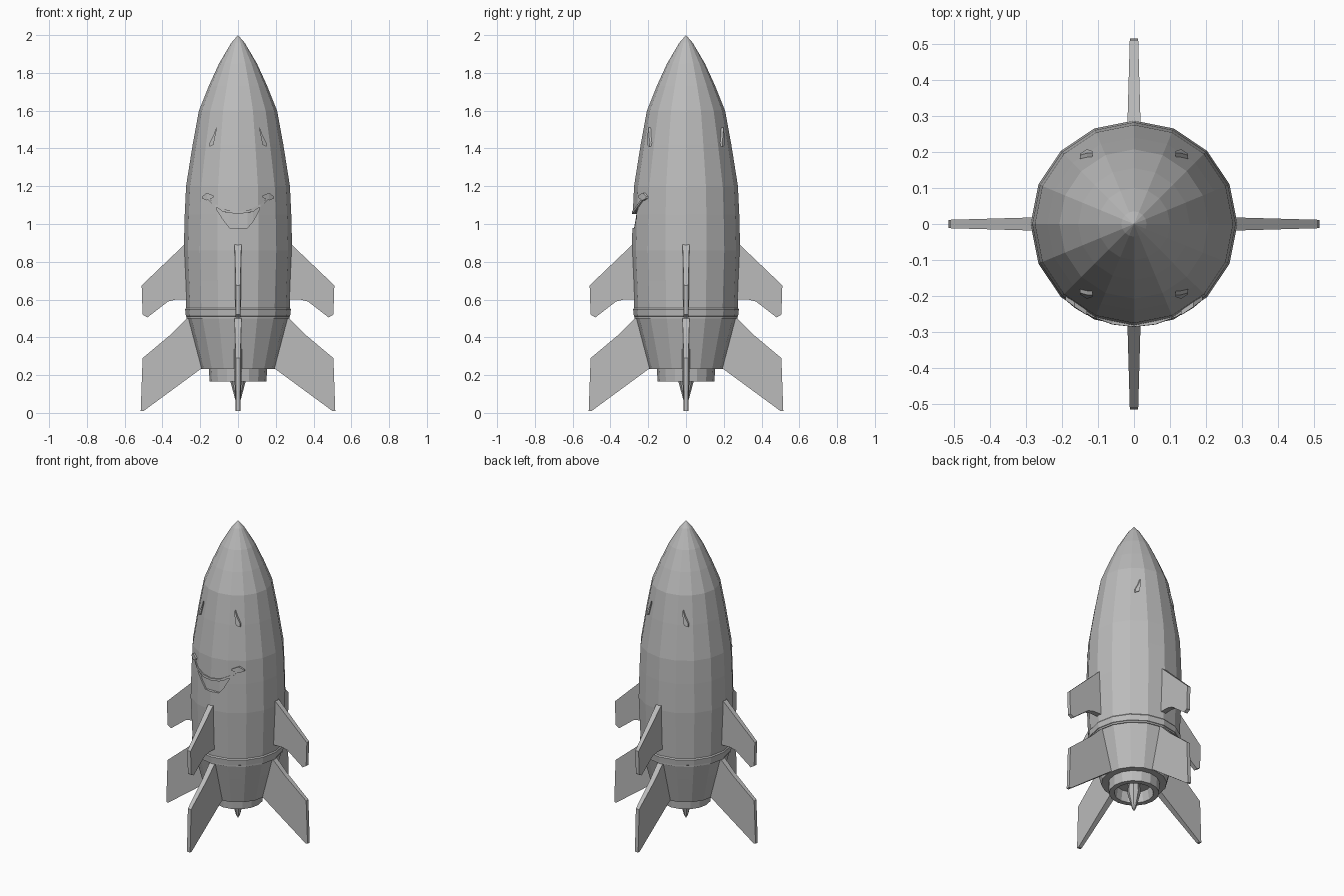
import bpy, bmesh, math

if "Cube" in bpy.data.objects:
    bpy.data.objects.remove(bpy.data.objects["Cube"], do_unlink=True)

grey = bpy.data.materials.new("plain grey")
grey.use_nodes = True
grey.diffuse_color = (0.5, 0.5, 0.5, 1)
grey.node_tree.nodes["Principled BSDF"].inputs["Base Color"].default_value = (0.5, 0.5, 0.5, 1)

HULL = [(0, 2.0), (0.035, 1.96), (0.1, 1.85), (0.155, 1.73), (0.207, 1.6), (0.24, 1.42),
        (0.275, 1.2), (0.282, 1.05), (0.287, 0.86), (0.28, 0.7), (0.272, 0.5), (0, 0.5)]


def finish(name, bm):
    bmesh.ops.recalc_face_normals(bm, faces=bm.faces)
    mesh = bpy.data.meshes.new(name)
    bm.to_mesh(mesh)
    bm.free()
    mesh.materials.append(grey)
    obj = bpy.data.objects.new(name, mesh)
    bpy.context.collection.objects.link(obj)
    return obj


def lathe(name, profile, sides=16, closed=False):
    """Revolve (radius, height) points about z."""
    bm = bmesh.new()
    rings = []
    for r, z in profile:
        count = sides if r > 0 else 1
        rings.append([bm.verts.new((r * math.cos(math.tau * i / sides),
                                    r * math.sin(math.tau * i / sides), z)) for i in range(count)])
    pairs = list(zip(rings, rings[1:]))
    if closed:
        pairs.append((rings[-1], rings[0]))
    for a, b in pairs:
        for i in range(sides):
            j = (i + 1) % sides
            corners = [a[i % len(a)], a[j % len(a)], b[j % len(b)], b[i % len(b)]]
            bm.faces.new(list(dict.fromkeys(corners)))
    return finish(name, bm)


def fin(name, outline, angle):
    """Blade that is thick at the root and thin at the tip."""
    bm = bmesh.new()
    c, s = math.cos(angle), math.sin(angle)
    sheets = []
    for side in (-1, 1):
        sheet = []
        for r, z in outline:
            t = side * (0.026 - 0.028 * r)
            sheet.append(bm.verts.new((r * c - t * s, r * s + t * c, z)))
        bm.faces.new(sheet)
        sheets.append(sheet)
    n = len(outline)
    for i in range(n):
        j = (i + 1) % n
        bm.faces.new([sheets[0][i], sheets[0][j], sheets[1][j], sheets[1][i]])
    return finish(name, bm)


def hull_radius(z):
    for (r1, z1), (r0, z0) in zip(HULL, HULL[1:]):
        if z0 <= z <= z1:
            return r0 + (r1 - r0) * (z - z0) / (z1 - z0)


def relief(name, columns, out, deep, back=False):
    """Strip that follows the hull; each column is (x, top height, bottom height)."""
    bm = bmesh.new()
    loops = []
    for x, top, bottom in columns:
        loop = []
        for z, offset in ((top, out), (bottom, out), (bottom, -deep), (top, -deep)):
            y = math.sqrt(hull_radius(z) ** 2 - x * x) + offset
            loop.append(bm.verts.new((x, y if back else -y, z)))
        loops.append(loop)
    for a, b in zip(loops, loops[1:]):
        for i in range(4):
            j = (i + 1) % 4
            bm.faces.new([a[i], a[j], b[j], b[i]])
    bm.faces.new(loops[0])
    bm.faces.new(loops[-1])
    return finish(name, bm)


# Hull, collar, tail section, nozzle and exhaust spike
body = lathe("body", HULL)
lathe("collar", [(0, 0.56), (0.272, 0.558), (0.28, 0.548), (0.276, 0.512), (0.262, 0.505), (0, 0.505)])
lathe("tail_section", [(0, 0.51), (0.268, 0.508), (0.24, 0.4), (0.196, 0.232), (0, 0.232)])
lathe("nozzle", [(0.155, 0.24), (0.15, 0.165), (0.118, 0.165), (0.105, 0.24)], closed=True)
lathe("exhaust_spike", [(0, 0.24), (0.035, 0.235), (0.04, 0.165), (0.012, 0.06), (0, 0.04)], 8)

# Four upper and four lower fins
UPPER = [(0.24, 0.93), (0.285, 0.89), (0.51, 0.675), (0.505, 0.52), (0.48, 0.505),
         (0.37, 0.59), (0.33, 0.6), (0.24, 0.6)]
LOWER = [(0.2, 0.51), (0.265, 0.505), (0.35, 0.42), (0.505, 0.29), (0.515, 0.01),
         (0.5, 0.01), (0.195, 0.234), (0.15, 0.24)]
for i, place in enumerate(("left", "back", "right", "front")):
    fin("upper_fin_" + place, UPPER, i * math.pi / 2)
    fin("lower_fin_" + place, LOWER, i * math.pi / 2)

# Open mouth cut into the hull
cutter = relief("mouth_cutter", [(-0.115, 1.09, 1.08), (-0.08, 1.065, 1.025), (-0.045, 1.057, 0.98),
                                 (0.05, 1.057, 0.98), (0.08, 1.065, 1.015), (0.115, 1.09, 1.08)],
                0.03, 0.016)
cutter.hide_render = True
cut = body.modifiers.new("mouth", 'BOOLEAN')
cut.object = cutter
cut.solver = 'EXACT'
bpy.context.view_layer.objects.active = body
bpy.ops.object.modifier_apply(modifier="mouth")
bpy.data.objects.remove(cutter, do_unlink=True)

# Smile line, cheeks and eye creases
relief("upper_lip", [(-0.17, 1.15, 1.14), (-0.12, 1.105, 1.09), (-0.06, 1.075, 1.06), (0, 1.068, 1.054),
                     (0.06, 1.075, 1.06), (0.12, 1.105, 1.09), (0.17, 1.15, 1.14)], 0.004, 0.02)
for side, s in (("left", 1), ("right", -1)):
    relief("cheek_" + side, [(s * 0.13, 1.15, 1.14), (s * 0.165, 1.165, 1.125),
                             (s * 0.19, 1.145, 1.135)], 0.008, 0.02)
    for place, back in (("front", False), ("back", True)):
        relief("eye_crease_" + place + "_" + side,
               [(s * 0.115, 1.51, 1.49), (s * 0.13, 1.47, 1.42), (s * 0.15, 1.43, 1.41)],
               0.006, 0.02, back)
